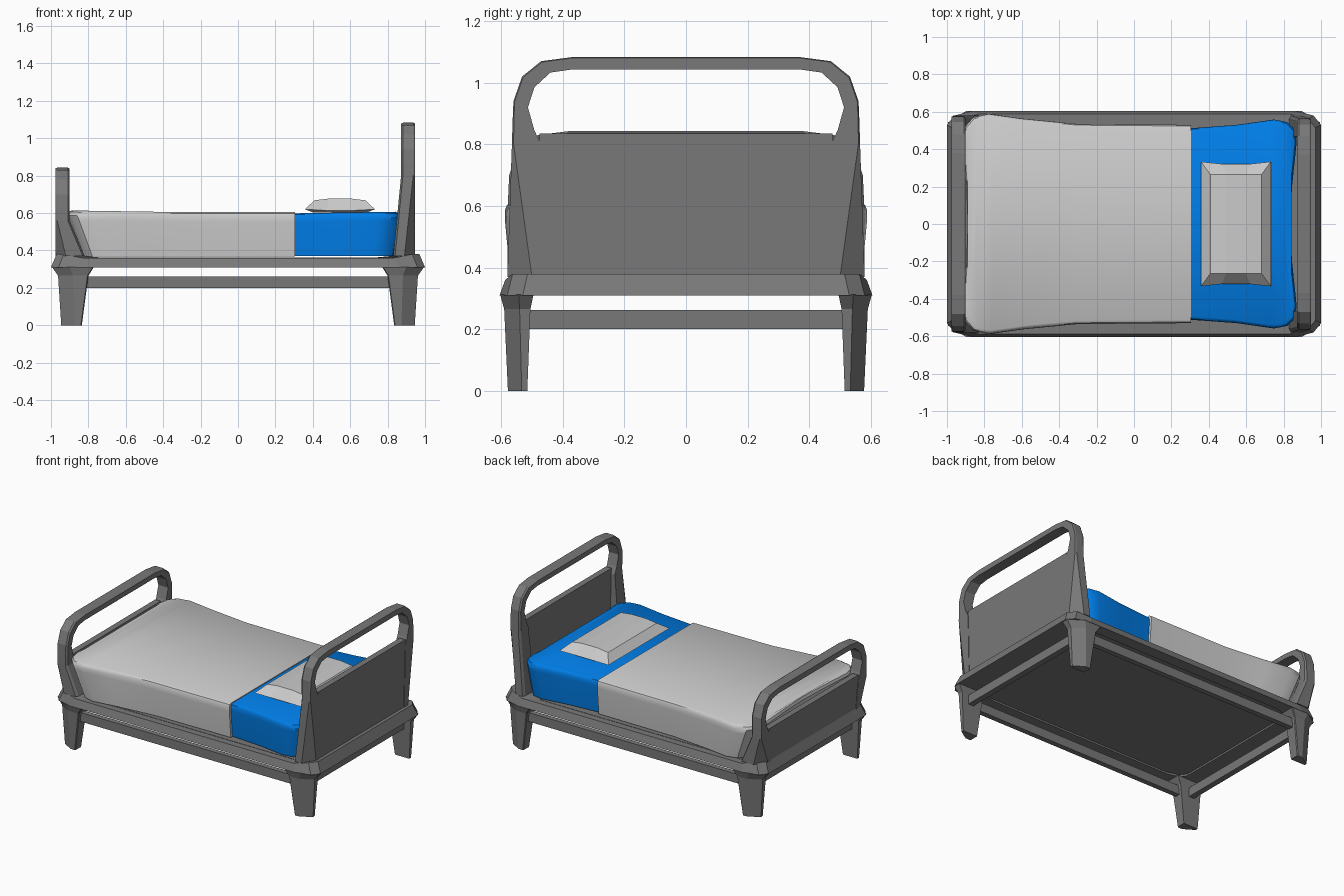
import bpy, bmesh
from math import radians

if "Cube" in bpy.data.objects:
    bpy.data.objects.remove(bpy.data.objects["Cube"])

DARK = (.19, .19, .19, 1)
BLUE = (0, .205, .8, 1)


def material(name, color):
    mat = bpy.data.materials.get(name) or bpy.data.materials.new(name)
    mat.diffuse_color = color
    mat.use_nodes = True
    mat.node_tree.nodes["Principled BSDF"].inputs["Base Color"].default_value = mat.diffuse_color
    return mat


def loft(name, rings, cap=True, closed=False, mat=None, smooth=False):
    """Bridge rings of equal size; optionally cap the ends or close the loop."""
    bm = bmesh.new()
    vs = [[bm.verts.new(p) for p in r] for r in rings]
    n = len(rings[0])
    for a, b in zip(vs, vs[1:] + (vs[:1] if closed else [])):
        for i in range(n):
            j = (i + 1) % n
            bm.faces.new((a[i], a[j], b[j], b[i]))
    if cap and not closed:
        for r in (vs[0], vs[-1]):
            for i in range(n // 2 - 1):
                bm.faces.new((r[i], r[i + 1], r[n - 2 - i], r[n - 1 - i]))
    bmesh.ops.recalc_face_normals(bm, faces=bm.faces)
    me = bpy.data.meshes.new(name)
    bm.to_mesh(me)
    bm.free()
    ob = bpy.data.objects.new(name, me)
    bpy.context.collection.objects.link(ob)
    if mat:
        me.materials.append(mat)
    if smooth:
        bpy.ops.object.select_all(action='DESELECT')
        ob.select_set(True)
        bpy.context.view_layer.objects.active = ob
        bpy.ops.object.shade_smooth_by_angle(angle=radians(35))
    return ob


dark = material("dark_frame", DARK)
blue = material("blue_sheet", BLUE)


def box(name, x0, x1, y0, y1, z0, z1):
    return loft(name, [[(x0, y0, z), (x1, y0, z), (x1, y1, z), (x0, y1, z)] for z in (z0, z1)],
                mat=dark)


# Legs: tapered with a chamfered outer corner, flaring into the frame
def leg_ring(x0, x1, y0, y1, z, c, sx, sy):
    pts = [(x0, y0), (x1, y0), (x1, y1 - c), (x1 - c * 1.6, y1), (x0 + .005, y1), (x0, y1 - .005)]
    return [(sx * x, sy * y, z) for x, y in pts]


for sx in (-1, 1):
    for sy in (-1, 1):
        loft(("head" if sx > 0 else "foot") + "_leg", [
            leg_ring(.835, .945, .515, .578, 0, .045, sx, sy),
            leg_ring(.80, .962, .505, .59, .265, .05, sx, sy),
            leg_ring(.77, .995, .495, .603, .312, .06, sx, sy)], mat=dark)

# Lower rails between the legs
for s in (-1, 1):
    y, x = s * .545, s * .89
    box("side_rail", -.86, .86, y - .018, y + .018, .2, .262)
    box("end_rail", x - .02, x + .02, -.53, .53, .2, .262)

# Bed frame ring with sloped outer faces, and the deck inside it
quarter = [(1, .53), (.96, .58), (.86, .605)]
outline = (quarter + [(-x, y) for x, y in reversed(quarter)]
           + [(-x, -y) for x, y in quarter] + [(x, -y) for x, y in reversed(quarter)])


def frame_ring(sx, sy, z, ze):
    return [(x * sx, y * sy, ze if abs(x) > .9 else z) for x, y in outline]


loft("bed_frame", [frame_ring(1, 1, .31, .31), frame_ring(.97, .97, .36, .38),
                   frame_ring(.82, .87, .36, .36), frame_ring(.82, .87, .31, .31)],
     closed=True, mat=dark)
box("deck", -.85, .85, -.54, .54, .322, .362)

# Head and foot boards: arched posts (outer point, inner point, chamfer fraction)
stations = [((.58, .37), (.46, .37), .667), ((.565, .8), (.47, .8), .06),
            ((.563, .87), (.492, .845), .06), ((.56, .94), (.513, .92), .08),
            ((.532, 1.02), (.492, .985), .08), ((.47, 1.07), (.44, 1.033), .08),
            ((.37, 1.083), (.37, 1.043), .08)]


def end_board(name, s, xo, xi, xi_low, drop, wide):
    half = []
    for k, ((yo, zo), (yi, zi), t) in enumerate(stations):
        low = k == 0
        d, w = (0, 1) if low else (drop, wide)
        yo, yi, zo, zi = yo * w, yi * w, zo - d, zi - d
        ym, zm = yo + (yi - yo) * t, zo + (zi - zo) * t
        yn, zn = yo + (yi - yo) * .15, zo + (zi - zo) * .15
        xa, xb = (xo - .055 if low else xo - .008), (xi_low if low else xi)
        half.append([(s * xo, yi, zi), (s * xo, ym, zm), (s * xa, yo, zo),
                     (s * (xb + .01), yo, zo), (s * xb, yn, zn), (s * xb, yi, zi)])
    other = [[(x, -y, z) for x, y, z in r] for r in reversed(half)]
    loft(name + "_arch", half + other, mat=dark)
    box(name + "_panel", *sorted((s * (xo - .003), s * (xo - .045))),
        -.475 * wide, .475 * wide, .34, .835 - drop)


end_board("headboard", 1, .945, .872, .83, 0, 1)
end_board("footboard", -1, .975, .90, .82, .24, 1.025)


# Mattress in two pieces meeting at x = 0.305, with pinched sides and rounded corners
def bedding(name, half, rings, mat=None):
    pts = half + [(x, -y) for x, y in reversed(half)]
    loft(name, [[(.305 + (x - .305) * sx, y * sy, z + lift * abs(x)) for x, y in pts]
                for sx, sy, z, lift in rings], mat=mat, smooth=True)


bedding("blanket", [(.305, .53), (-.31, .535), (-.6, .563), (-.78, .588), (-.86, .57),
                    (-.903, .52), (-.915, .45), (-.897, .2), (-.89, .01)],
        [(.93, .97, .368, 0), (.99, 1, .55, .01), (1, 1, .578, .01),
         (.995, .988, .594, .012), (.98, .965, .6, .015)])
bedding("sheet", [(.305, .512), (.55, .53), (.75, .558), (.82, .545), (.86, .505),
                  (.87, .44), (.845, .2), (.835, .01)],
        [(.94, .97, .37, 0), (.99, 1, .55, .008), (1, 1, .573, .008),
         (.985, .988, .588, .012), (.95, .965, .594, .015)], mat=blue)


# Pillow: faceted, with a slightly crowned top and pinched ends
def pillow_ring(hx, hy, z, pinch, crown):
    cx = .545
    half = [(-hx, hy, 0), (-hx * .4, hy - pinch, crown), (hx * .4, hy - pinch, crown), (hx, hy, 0)]
    return ([(cx + x, y, z + c) for x, y, c in half]
            + [(cx + x, -y, z + c) for x, y, c in reversed(half)])


loft("pillow", [pillow_ring(.14, .26, .602, 0, 0), pillow_ring(.187, .333, .62, .012, -.006),
                pillow_ring(.137, .265, .668, 0, .01)])
